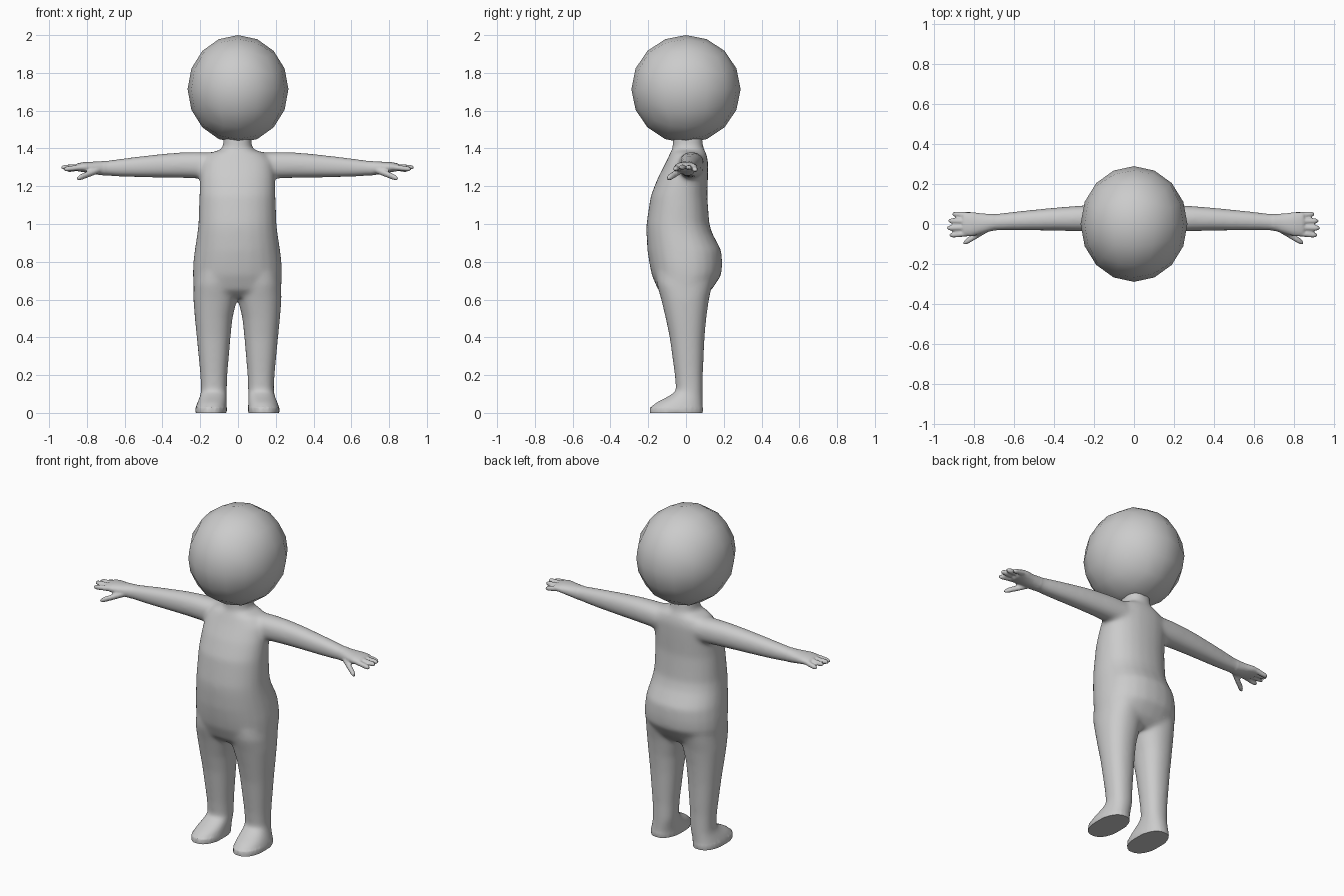
import bpy, bmesh, math
from mathutils import Vector

if "Cube" in bpy.data.objects:
    bpy.data.objects.remove(bpy.data.objects["Cube"])

grey = bpy.data.materials.new("plain grey")
grey.diffuse_color = (0.6, 0.6, 0.6, 1)
grey.use_nodes = True
grey.node_tree.nodes["Principled BSDF"].inputs["Base Color"].default_value = grey.diffuse_color
SHIFT = -0.003


def loft(bm, rings, axis, side=1, n=24, power=0.9):
    """Closed tube through rounded rings (t, a0, a1, b0, b1) along z (a=x, b=y) or x (a=y, b=z)."""
    def rnd(v):
        return math.copysign(abs(v) ** power, v)
    loops = []
    for t, a0, a1, b0, b1 in rings:
        loop = []
        for i in range(n):
            ang = 2 * math.pi * i / n
            a = (a0 + a1) / 2 + (a1 - a0) / 2 * rnd(math.cos(ang))
            b = (b0 + b1) / 2 + (b1 - b0) / 2 * rnd(math.sin(ang))
            p = (a, b, t) if axis == "z" else (t, a, b)
            loop.append(bm.verts.new((p[0] * side, p[1], p[2])))
        loops.append(loop)
    faces = [bm.faces.new(loops[0]), bm.faces.new(loops[-1][::-1])]
    for l0, l1 in zip(loops, loops[1:]):
        for i in range(n):
            j = (i + 1) % n
            faces.append(bm.faces.new((l0[i], l1[i], l1[j], l0[j])))
    bmesh.ops.recalc_face_normals(bm, faces=faces)


def finger(bm, start, end, r, side):
    """Rounded rod made of overlapping tapered tube rings."""
    s, e = Vector(start), Vector(end)
    rings = []
    for f, k in ((0, 1), (0.5, 1), (0.82, 0.95), (0.94, 0.7), (1, 0.3)):
        p = s.lerp(e, f)
        rings.append((p.x, p.y - r * k, p.y + r * k, p.z - r * k, p.z + r * k))
    loft(bm, rings, "x", side, 12, 1)


def make_object(name, bm):
    mesh = bpy.data.meshes.new(name)
    bm.to_mesh(mesh)
    bm.free()
    obj = bpy.data.objects.new(name, mesh)
    bpy.context.collection.objects.link(obj)
    mesh.materials.append(grey)
    bpy.ops.object.select_all(action="DESELECT")
    bpy.context.view_layer.objects.active = obj
    obj.select_set(True)
    return obj


bm = bmesh.new()

# torso and neck: height, half width, front, back
torso = [(0.61, 0.17, -0.10, 0.09), (0.65, 0.232, -0.148, 0.135), (0.73, 0.237, -0.182, 0.188),
         (0.79, 0.235, -0.194, 0.192), (0.86, 0.227, -0.205, 0.188), (0.95, 0.213, -0.21, 0.14),
         (1.0, 0.207, -0.21, 0.124), (1.15, 0.202, -0.187, 0.113), (1.25, 0.199, -0.147, 0.117),
         (1.33, 0.19, -0.105, 0.118), (1.375, 0.15, -0.085, 0.108), (1.395, 0.085, -0.073, 0.095),
         (1.42, 0.075, -0.07, 0.09), (1.48, 0.075, -0.07, 0.085)]
loft(bm, [(z, -w, w, f, b) for z, w, f, b in torso], "z")

for side in (1, -1):
    # leg and foot: height, inner, outer, front, back
    loft(bm, [(0.0, 0.056, 0.224, -0.193, 0.09), (0.03, 0.056, 0.222, -0.19, 0.09),
              (0.055, 0.056, 0.213, -0.16, 0.09), (0.085, 0.056, 0.2, -0.1, 0.09),
              (0.115, 0.056, 0.193, -0.053, 0.09), (0.2, 0.053, 0.197, -0.06, 0.09),
              (0.4, 0.036, 0.216, -0.087, 0.099), (0.5, 0.026, 0.226, -0.108, 0.108),
              (0.6, 0.002, 0.234, -0.132, 0.122), (0.68, 0.002, 0.232, -0.155, 0.14),
              (0.74, 0.01, 0.22, -0.16, 0.15)], "z", side)
    # arm, wrist and palm: reach, front, back, bottom, top
    loft(bm, [(0.1, -0.045, 0.1, 1.235, 1.378), (0.2, -0.04, 0.097, 1.24, 1.382),
              (0.3, -0.036, 0.09, 1.243, 1.38), (0.4, -0.034, 0.082, 1.245, 1.372),
              (0.55, -0.033, 0.067, 1.247, 1.355), (0.65, -0.033, 0.056, 1.251, 1.342),
              (0.71, -0.035, 0.05, 1.257, 1.333), (0.76, -0.05, 0.053, 1.264, 1.33),
              (0.81, -0.062, 0.06, 1.274, 1.328), (0.845, -0.06, 0.06, 1.279, 1.322),
              (0.855, -0.05, 0.052, 1.284, 1.316)], "x", side)
    # fingers and thumb
    for y0, y1, x1, z1 in ((0.043, 0.05, 0.905, 1.285), (0.013, 0.016, 0.925, 1.298),
                           (-0.017, -0.02, 0.933, 1.3), (-0.046, -0.056, 0.92, 1.29)):
        finger(bm, (0.81, y0, 1.302), (x1, y1, z1), 0.0145, side)
    finger(bm, (0.73, -0.025, 1.287), (0.85, -0.096, 1.24), 0.017, side)

# fuse the parts into one skin
body = make_object("body", bm)
mod = body.modifiers.new("fuse", "REMESH")
mod.mode = "VOXEL"
mod.voxel_size = 0.007
bpy.ops.object.modifier_apply(modifier=mod.name)

# blend the joints, keeping hands and soles crisp
bm = bmesh.new()
bm.from_mesh(body.data)
soft = [v for v in bm.verts if abs(v.co.x) < 0.7 and v.co.z > 0.03]
for _ in range(30):
    bmesh.ops.smooth_vert(bm, verts=soft, factor=0.5, use_axis_x=True, use_axis_y=True, use_axis_z=True)
for v in bm.verts:
    v.co.x += SHIFT
    if v.co.z < 0.004:
        v.co.z = 0
bm.to_mesh(body.data)
bm.free()
mod = body.modifiers.new("lighten", "DECIMATE")
mod.ratio = 0.3
bpy.ops.object.modifier_apply(modifier=mod.name)
body.data.materials.clear()
body.data.materials.append(grey)
bpy.ops.object.shade_smooth_by_angle(angle=math.radians(50))

# head: cube rounded into a ball with sixteen segments around
bm = bmesh.new()
bmesh.ops.create_cube(bm, size=2)
bmesh.ops.subdivide_edges(bm, edges=bm.edges[:], cuts=3, use_grid_fill=True)
for v in bm.verts:
    d = Vector([math.tan(c * math.pi / 4) for c in v.co]).normalized()
    v.co = (d.x * 0.267, d.y * 0.289, 1.714 + d.z * 0.286)
make_object("head", bm)
bpy.ops.object.shade_smooth_by_angle(angle=math.radians(60))
